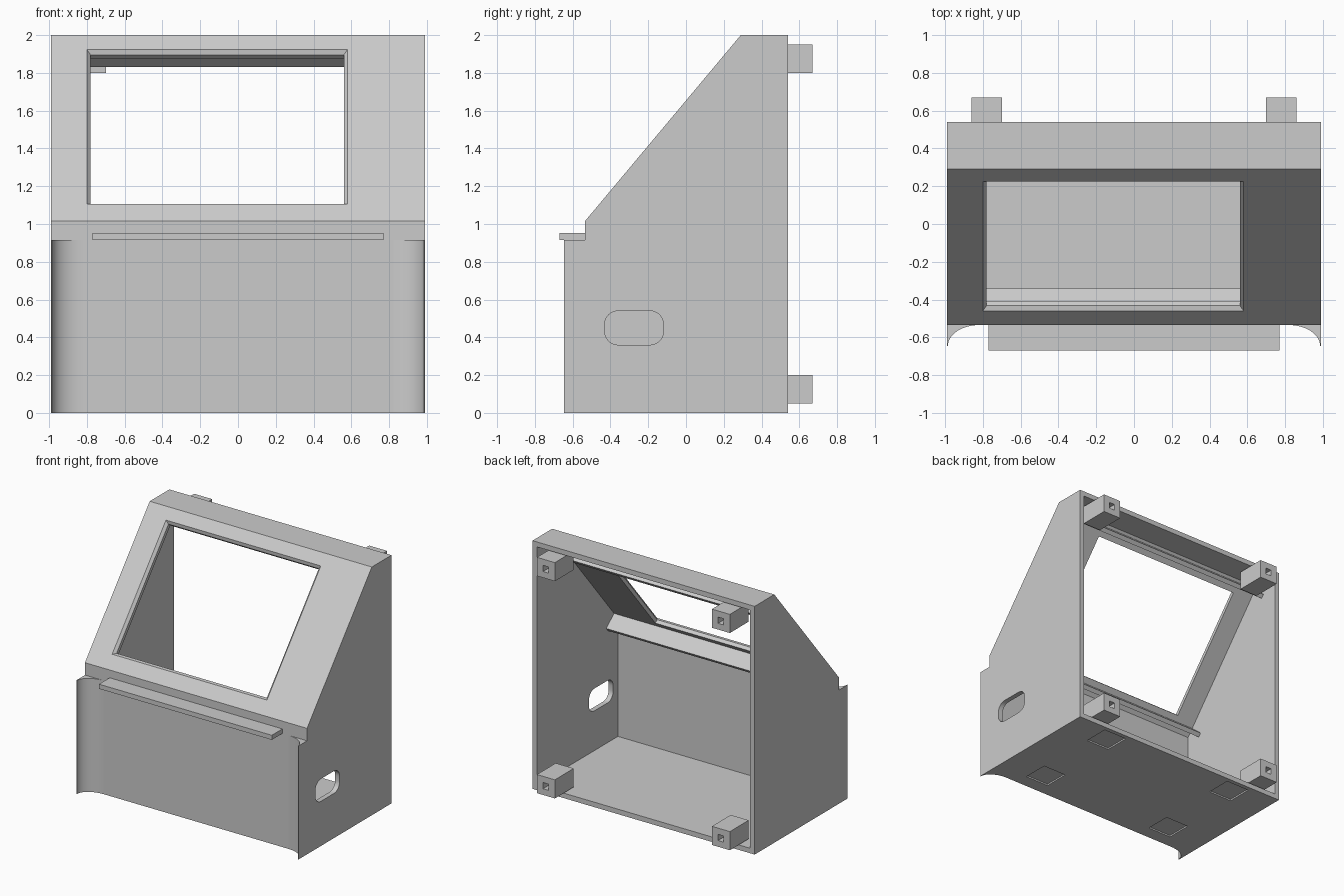
import bpy, bmesh, math
from mathutils import Vector

if "Cube" in bpy.data.objects:
    bpy.data.objects.remove(bpy.data.objects["Cube"])

grey = bpy.data.materials.new("plain grey")
grey.diffuse_color = (0.6, 0.6, 0.6, 1)
grey.use_nodes = True
grey.node_tree.nodes["Principled BSDF"].inputs["Base Color"].default_value = grey.diffuse_color


def prism(name, points, axis, lo, hi):
    """Extrude a 2D outline along x (points are y,z) or z (points are x,y)."""
    place = (lambda p, d: (d, p[0], p[1])) if axis == 'X' else (lambda p, d: (p[0], p[1], d))
    bm = bmesh.new()
    a = [bm.verts.new(place(p, lo)) for p in points]
    b = [bm.verts.new(place(p, hi)) for p in points]
    bm.faces.new(a)
    bm.faces.new(b)
    for i in range(len(a)):
        j = (i + 1) % len(a)
        bm.faces.new((a[i], a[j], b[j], b[i]))
    return finish(name, bm)


def finish(name, bm):
    bmesh.ops.recalc_face_normals(bm, faces=bm.faces)
    me = bpy.data.meshes.new(name)
    bm.to_mesh(me)
    bm.free()
    me.materials.append(grey)
    ob = bpy.data.objects.new(name, me)
    bpy.context.collection.objects.link(ob)
    return ob


def box(name, x0, x1, y0, y1, z0, z1):
    return prism(name, [(x0, y0), (x1, y0), (x1, y1), (x0, y1)], 'Z', z0, z1)


def cut(target, cutter):
    m = target.modifiers.new(cutter.name, 'BOOLEAN')
    m.operation, m.solver, m.object = 'DIFFERENCE', 'EXACT', cutter
    bpy.context.view_layer.objects.active = target
    bpy.ops.object.modifier_apply(modifier=m.name)
    bpy.data.objects.remove(cutter)


def smooth(ob):
    bpy.ops.object.select_all(action='DESELECT')
    ob.select_set(True)
    bpy.context.view_layer.objects.active = ob
    bpy.ops.object.shade_smooth_by_angle(angle=math.radians(30))


# Sloped panel frame: u runs up the slope, d goes into the cabinet
up = Vector((0.825, 0.985)).normalized()
inward = Vector((up.y, -up.x))
base = Vector((-0.535, 1.015))


def on_slope(u, d):
    return base + up * u + inward * d


# Cabinet shell, open at the back
shell = prism("cabinet_shell", [(-0.535, 0), (-0.535, 1.015), (0.29, 2), (0.54, 2), (0.54, 0)],
              'X', -0.99, 0.99)
cut(shell, prism("cavity", [(-0.49, 0.04), (-0.49, 0.991), (0.321, 1.96), (0.7, 1.96), (0.7, 0.04)],
                 'X', -0.95, 0.95))

# Screen window with a chamfered rim
u0, u1 = 0.117, 1.185
rings = [(-0.02, -0.02), (0.02, 0.02), (0.02, 0.09)]  # (inset, depth)
bm = bmesh.new()
loops = []
for inset, d in rings:
    corners = [(-0.80, u0, 1, 1), (0.58, u0, -1, 1), (0.58, u1, -1, -1), (-0.80, u1, 1, -1)]
    loops.append([bm.verts.new((x + sx * inset, *on_slope(u + su * inset, d)))
                  for x, u, sx, su in corners])
bm.faces.new(loops[0])
bm.faces.new(loops[-1])
for a, b in zip(loops, loops[1:]):
    for i in range(4):
        j = (i + 1) % 4
        bm.faces.new((a[i], a[j], b[j], b[i]))
cut(shell, finish("window_cutter", bm))

# Rounded hand slot in the right wall
r, slot = 0.07, []
for cy, cz, start in [(-0.19, 0.47, 0), (-0.36, 0.47, 90), (-0.36, 0.43, 180), (-0.19, 0.43, 270)]:
    for k in range(7):
        t = math.radians(start + k * 15)
        slot.append((cy + r * math.cos(t), cz + r * math.sin(t)))
cut(shell, prism("slot_cutter", slot, 'X', 0.9, 1.05))

# Shallow square foot recesses under the floor
for x in (-0.61, 0.61):
    for y in (-0.32, 0.40):
        cut(shell, box("foot_cutter", x - 0.105, x + 0.105, y - 0.105, y + 0.105, -0.05, 0.012))
smooth(shell)

# Inner rails above and below the window
for name, a, b in [("lower_rail", u0 - 0.065, u0 - 0.03), ("upper_rail", u1 + 0.03, u1 + 0.065)]:
    prism(name, [on_slope(a, 0.045), on_slope(b, 0.045), on_slope(b, 0.18), on_slope(a, 0.18)],
          'X', -0.951, 0.951)

# Curved flares at both front edges
for side, name in [(-1, "left_flare"), (1, "right_flare")]:
    outline = [(side * 0.99, -0.53), (side * 0.82, -0.53)]
    for k in range(13):
        t = math.radians(k * 7.5)
        outline.append((side * (0.82 + 0.165 * math.sin(t)), -0.645 + 0.11 * math.cos(t)))
    outline.append((side * 0.99, -0.645))
    smooth(prism(name, outline, 'Z', 0, 0.915))

# Front ledge
box("front_ledge", -0.77, 0.77, -0.67, -0.53, 0.915, 0.952)

# Rear mounting blocks with square sockets
for x in (-0.78, 0.78):
    for z in (0.125, 1.875):
        block = box("mounting_block", x - 0.08, x + 0.08, 0.43, 0.67, z - 0.075, z + 0.075)
        cut(block, box("socket_cutter", x - 0.025, x + 0.025, 0.5, 0.75, z - 0.025, z + 0.025))
